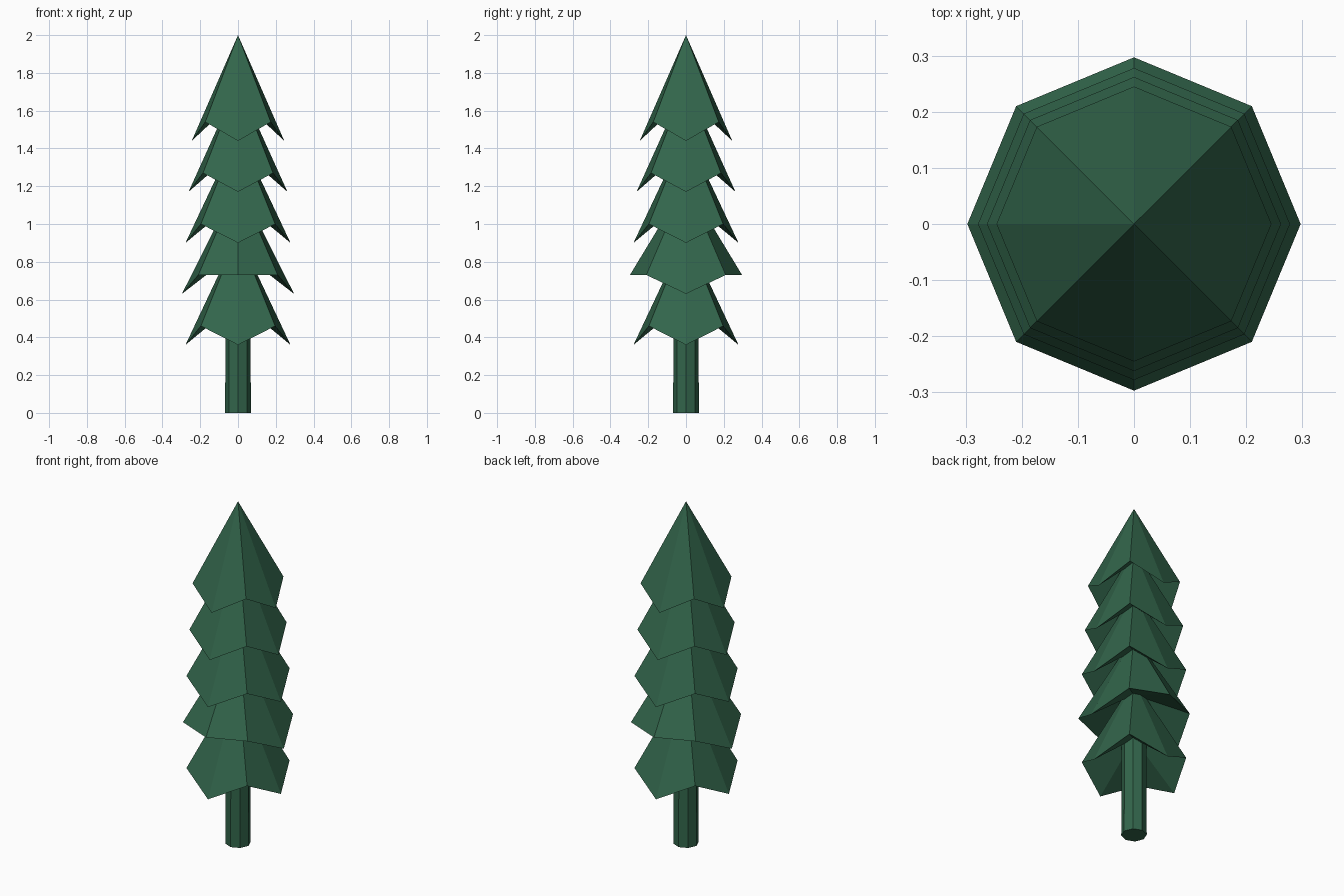
import bpy, bmesh, math

if "Cube" in bpy.data.objects:
    bpy.data.objects.remove(bpy.data.objects["Cube"])

green = bpy.data.materials.new("pine green")
green.diffuse_color = (0.032, 0.13, 0.07, 1)
green.use_nodes = True
green.node_tree.nodes["Principled BSDF"].inputs["Base Color"].default_value = green.diffuse_color


def finish(name, bm):
    bmesh.ops.recalc_face_normals(bm, faces=bm.faces)
    mesh = bpy.data.meshes.new(name)
    bm.to_mesh(mesh)
    bm.free()
    mesh.materials.append(green)
    bpy.context.collection.objects.link(bpy.data.objects.new(name, mesh))


# Branch tier: eight-sided cone with a zigzag rim and a hollowed underside
def tier(name, radius, apex, low, drooping):
    bm = bmesh.new()
    top = bm.verts.new((0, 0, apex))
    under = bm.verts.new((0, 0, low + 0.23))
    rim = []
    for i in range(8):
        a = i * math.pi / 4
        z = low if i in drooping else low + 0.1
        rim.append(bm.verts.new((radius * math.cos(a), radius * math.sin(a), z)))
    for i in range(8):
        a, b = rim[i], rim[(i + 1) % 8]
        bm.faces.new((a, b, top))
        bm.faces.new((b, a, under))
    finish(name, bm)


# Tiers from the top down; the fourth droops only on its two sides
every_other = (0, 2, 4, 6)
tier("branch_tier_1", 0.245, 2.00, 1.44, every_other)
tier("branch_tier_2", 0.262, 1.75, 1.17, every_other)
tier("branch_tier_3", 0.278, 1.49, 0.90, every_other)
tier("branch_tier_4", 0.297, 1.22, 0.63, (0, 4))
tier("branch_tier_5", 0.278, 0.95, 0.36, every_other)

# Trunk: eight-sided post with corners on the axes
bm = bmesh.new()
bmesh.ops.create_cone(bm, cap_ends=True, segments=8, radius1=0.068, radius2=0.066, depth=0.64)
bmesh.ops.translate(bm, verts=bm.verts, vec=(0, 0, 0.32))
finish("trunk", bm)
